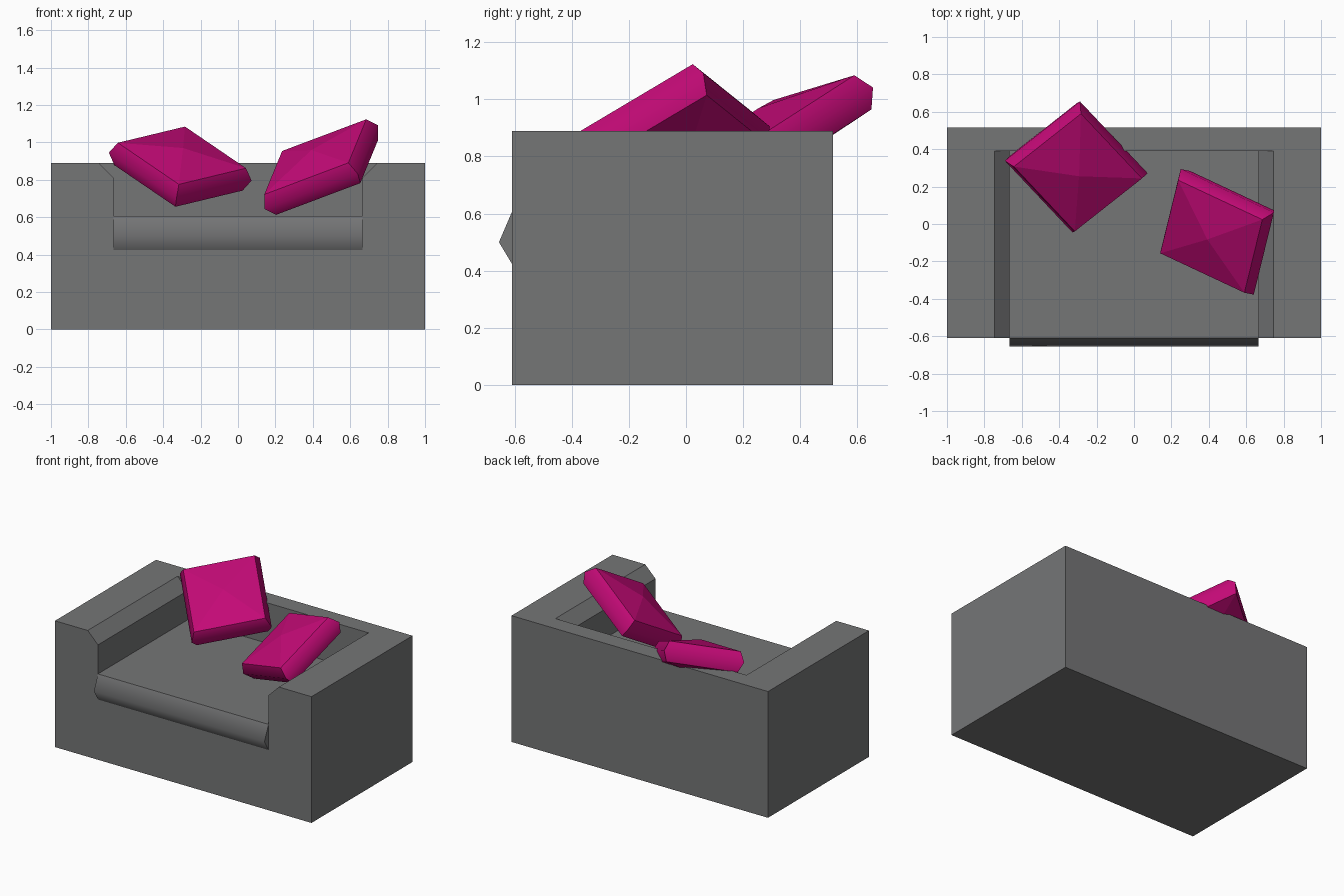
import bpy, bmesh
from mathutils import Matrix, Vector

if "Cube" in bpy.data.objects:
    bpy.data.objects.remove(bpy.data.objects["Cube"])


def material(name, color):
    mat = bpy.data.materials.new(name)
    mat.diffuse_color = (*color, 1)
    mat.use_nodes = True
    mat.node_tree.nodes["Principled BSDF"].inputs["Base Color"].default_value = mat.diffuse_color
    return mat


def make_object(name, bm, mat):
    bmesh.ops.recalc_face_normals(bm, faces=bm.faces[:])
    mesh = bpy.data.meshes.new(name)
    bm.to_mesh(mesh)
    bm.free()
    mesh.materials.append(mat)
    ob = bpy.data.objects.new(name, mesh)
    bpy.context.collection.objects.link(ob)
    return ob


def prism(name, profile, offset, mat):
    """Closed profile of 3D points swept along an offset."""
    bm = bmesh.new()
    face = bm.faces.new([bm.verts.new(p) for p in profile])
    ext = bmesh.ops.extrude_face_region(bm, geom=[face], use_keep_orig=True)
    moved = [g for g in ext["geom"] if isinstance(g, bmesh.types.BMVert)]
    bmesh.ops.translate(bm, verts=moved, vec=offset)
    return make_object(name, bm, mat)


def pillow(name, center, side, up, mat, w=0.525, d=0.465, t=0.135, bulge=0.028, dome=0.045):
    """Rectangular cushion with a softly shaded rim and shallow pyramid faces."""
    bm = bmesh.new()
    rings = []
    for z, grow in ((-t / 2, 0), (0, bulge), (t / 2, 0)):
        x, y = w / 2 + grow, d / 2 + grow
        rings.append([bm.verts.new((sx * x, sy * y, z))
                      for sx, sy in ((-1, -1), (1, -1), (1, 1), (-1, 1))])
    for low, high in zip(rings, rings[1:]):
        for i in range(4):
            j = (i + 1) % 4
            bm.faces.new((low[i], low[j], high[j], high[i])).smooth = True
    for ring, s in ((rings[0], -1), (rings[2], 1)):
        tip = bm.verts.new((0, 0, s * (t / 2 + dome)))
        for i in range(4):
            bm.faces.new((ring[i], ring[(i + 1) % 4], tip))
    for e in bm.edges:  # only the middle of the rim is smooth
        e.smooth = all(v in rings[1] for v in e.verts)
    ob = make_object(name, bm, mat)
    n = Vector(up).normalized()
    u = Vector(side)
    u = (u - n * u.dot(n)).normalized()
    v = n.cross(u)
    ob.data.transform(Matrix.Translation(center) @ Matrix((u, v, n)).transposed().to_4x4())
    return ob


grey = material("dark_grey_fabric", (0.178, 0.18, 0.183))
pink = material("pink_fabric", (0.54, 0.003, 0.18))

# Solid sofa body
body = prism("sofa_body", [(-1, -0.61, 0), (1, -0.61, 0), (1, -0.61, 0.89), (-1, -0.61, 0.89)],
             (0, 1.125, 0), grey)

# Seat recess with chamfered arm tops
half = [(0.665, 0.605), (0.665, 0.81), (0.745, 0.89), (0.745, 1.1)]
outline = half + [(-x, z) for x, z in reversed(half)]
cutter = prism("seat_recess_cutter", [(x, -0.8, z) for x, z in outline], (0, 1.19, 0), grey)
cutter.hide_render = True
cut = body.modifiers.new("seat_recess", 'BOOLEAN')
cut.operation = 'DIFFERENCE'
cut.solver = 'EXACT'
cut.object = cutter
bpy.context.view_layer.objects.active = body
bpy.ops.object.modifier_apply(modifier=cut.name)
bpy.data.objects.remove(cutter)

# Rounded seat lip on the front
lip = prism("seat_front_lip", [(-0.665, -0.61, 0.425), (-0.665, -0.655, 0.50), (-0.665, -0.61, 0.605)],
            (1.33, 0, 0), grey)
for f in lip.data.polygons:
    f.use_smooth = abs(f.normal.x) < 0.5 and f.normal.y < -0.5
for e in lip.data.edges:
    a, b = (lip.data.vertices[i].co for i in e.vertices)
    e.use_edge_sharp = abs(a.x - b.x) < 0.01

# Pink pillows
pillow("left_pillow", (-0.309, 0.305, 0.87), (-0.33, 0.35, 0.225), (0.135, -0.442, 0.886), pink)
pillow("right_pillow", (0.445, -0.042, 0.868), (0.445, -0.21, 0.170), (-0.472, -0.362, 0.803), pink)
